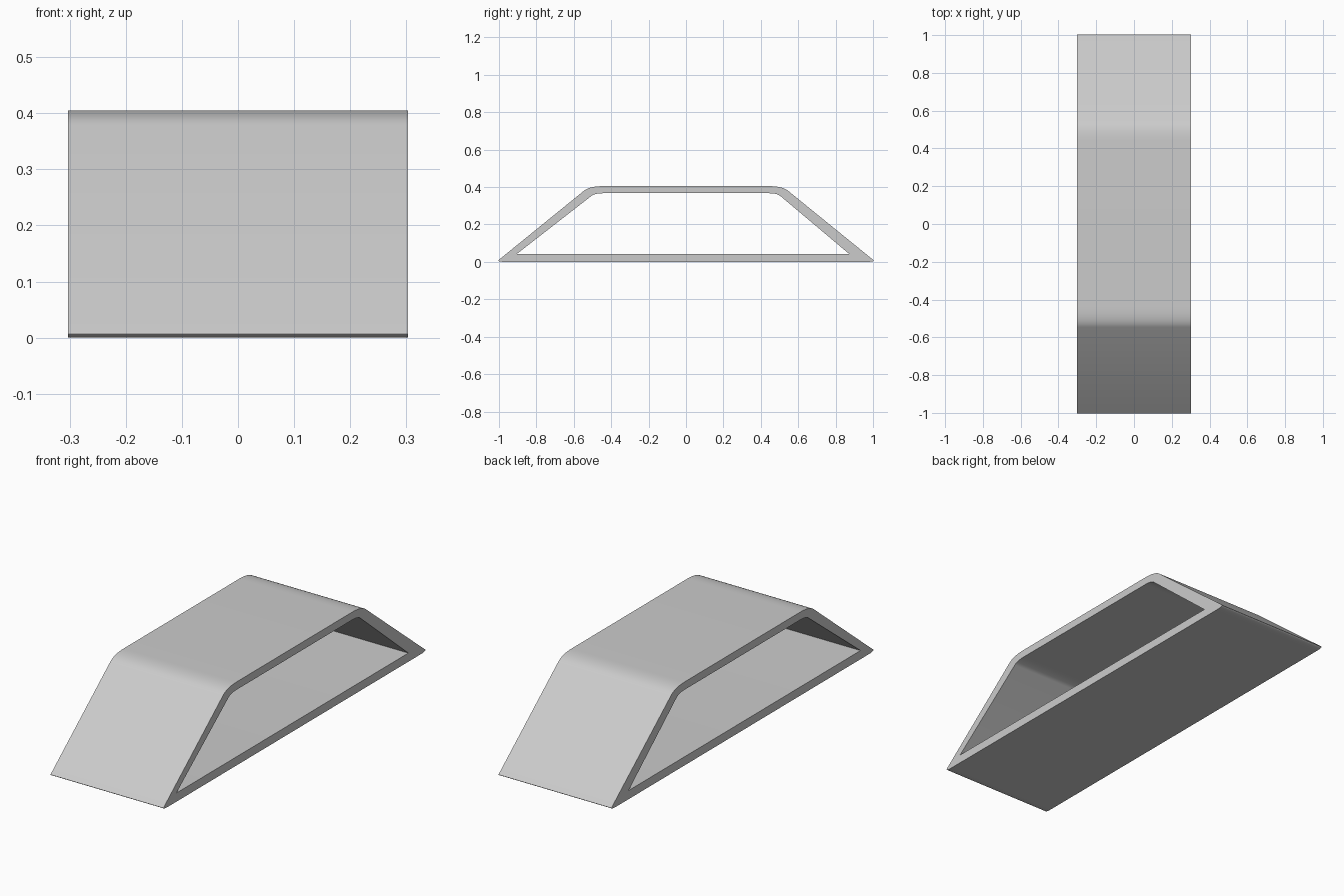
import bpy, bmesh, math
from mathutils import Vector

if "Cube" in bpy.data.objects:
    bpy.data.objects.remove(bpy.data.objects["Cube"])

HALF_WIDTH = 0.303
STEPS = 8


def rounded_loop(corners):
    """Each corner: (y, z, cut before, cut after); returns a closed rounded profile."""
    pts = []
    for i, (y, z, before, after) in enumerate(corners):
        c = Vector((y, z))
        prev = Vector(corners[i - 1][:2])
        nxt = Vector(corners[(i + 1) % len(corners)][:2])
        a = c + (prev - c).normalized() * before
        b = c + (nxt - c).normalized() * after
        for k in range(STEPS + 1):
            t = k / STEPS
            pts.append(a * (1 - t) ** 2 + c * 2 * t * (1 - t) + b * t * t)
    return pts


# Outer trapezoid and its slightly off-centre opening
outer = rounded_loop([(-1.014, 0, 0.05, 0.018), (-0.515, 0.405, 0.04, 0.075),
                      (0.515, 0.405, 0.075, 0.04), (1.014, 0, 0.018, 0.05)])
inner = rounded_loop([(-0.905, 0.042, 0.002, 0.002), (-0.487, 0.367, 0.025, 0.045),
                      (0.487, 0.367, 0.045, 0.025), (0.873, 0.042, 0.002, 0.002)])

bm = bmesh.new()
rings = [[bm.verts.new((x, p.x, p.y)) for p in loop]
         for loop, x in ((outer, -HALF_WIDTH), (outer, HALF_WIDTH),
                         (inner, HALF_WIDTH), (inner, -HALF_WIDTH))]

# Outer skin, right rim, inner skin, left rim
for r in range(4):
    a, b = rings[r], rings[(r + 1) % 4]
    for i in range(len(a)):
        j = (i + 1) % len(a)
        bm.faces.new((a[i], a[j], b[j], b[i]))
bmesh.ops.recalc_face_normals(bm, faces=bm.faces)

mesh = bpy.data.meshes.new("trapezoid_sleeve")
bm.to_mesh(mesh)
bm.free()
sleeve = bpy.data.objects.new("trapezoid_sleeve", mesh)
bpy.context.collection.objects.link(sleeve)
bpy.context.view_layer.objects.active = sleeve
sleeve.select_set(True)
bpy.ops.object.shade_smooth_by_angle(angle=math.radians(30))
